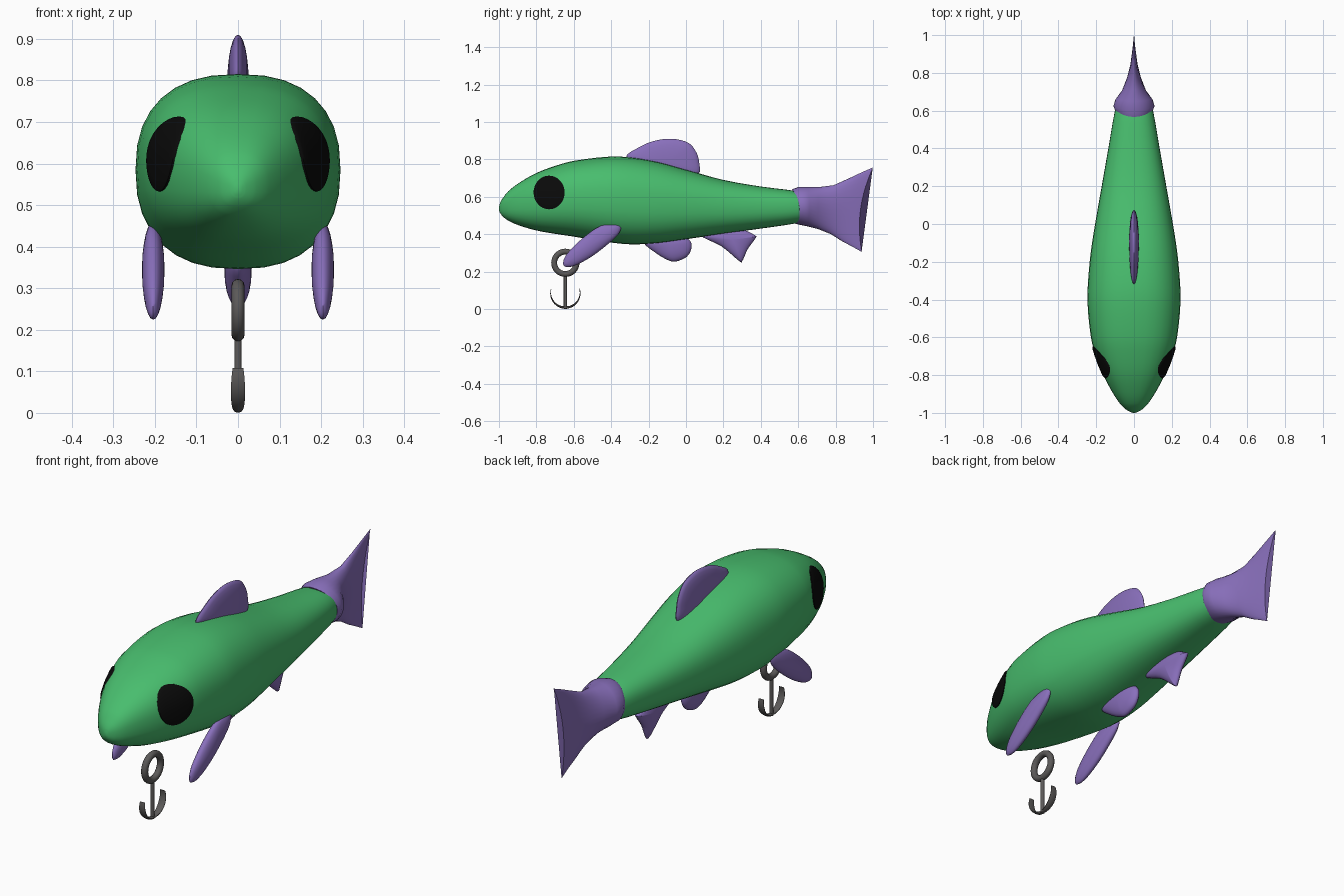
import bpy, bmesh, math
from mathutils import Vector

if "Cube" in bpy.data.objects:
    bpy.data.objects.remove(bpy.data.objects["Cube"])


def material(name, rgb):
    m = bpy.data.materials.new(name)
    m.diffuse_color = (*rgb, 1)
    m.use_nodes = True
    m.node_tree.nodes["Principled BSDF"].inputs["Base Color"].default_value = m.diffuse_color
    return m


GREEN = material("green", (0.065, 0.51, 0.155))
PURPLE = material("purple", (0.25, 0.16, 0.50))
BLACK = material("black", (0.003, 0.003, 0.003))
GREY = material("dark_grey", (0.105, 0.10, 0.098))


def loft(name, rings, mat, angle=50):
    """Skin a list of equal-length closed rings and cap both ends."""
    bm = bmesh.new()
    vs = [[bm.verts.new(p) for p in r] for r in rings]
    n = len(rings[0])
    for a, b in zip(vs, vs[1:]):
        for i in range(n):
            j = (i + 1) % n
            bm.faces.new((a[i], a[j], b[j], b[i]))
    bm.faces.new(vs[0])
    bm.faces.new(vs[-1])
    bmesh.ops.recalc_face_normals(bm, faces=bm.faces[:])
    me = bpy.data.meshes.new(name)
    bm.to_mesh(me)
    bm.free()
    ob = bpy.data.objects.new(name, me)
    bpy.context.collection.objects.link(ob)
    me.materials.append(mat)
    bpy.ops.object.select_all(action='DESELECT')
    ob.select_set(True)
    bpy.context.view_layer.objects.active = ob
    bpy.ops.object.shade_smooth_by_angle(angle=math.radians(angle))
    return ob


# body stations: y, top z, bottom z, half width
BODY = [(-1.0, 0.545, 0.530, 0.006), (-0.995, 0.565, 0.515, 0.020),
        (-0.98, 0.592, 0.495, 0.045), (-0.95, 0.630, 0.472, 0.075),
        (-0.89, 0.676, 0.446, 0.115), (-0.8, 0.727, 0.420, 0.162),
        (-0.7, 0.765, 0.402, 0.202), (-0.6, 0.792, 0.387, 0.228),
        (-0.42, 0.814, 0.358, 0.246), (-0.3, 0.811, 0.346, 0.243),
        (-0.15, 0.786, 0.352, 0.229), (0.0, 0.745, 0.373, 0.206),
        (0.2, 0.690, 0.403, 0.171), (0.4, 0.655, 0.430, 0.136),
        (0.6, 0.629, 0.460, 0.101), (0.64, 0.615, 0.475, 0.085)]
POWER = 2.4


def station(y):
    """Smooth interpolation of the body stations at y."""
    k = max(i for i in range(len(BODY) - 1) if BODY[i][0] <= y or i == 0)
    a, b = BODY[k], BODY[k + 1]
    p, q = BODY[max(k - 1, 0)], BODY[min(k + 2, len(BODY) - 1)]
    h = b[0] - a[0]
    t = (y - a[0]) / h
    out = []
    for c in (1, 2, 3):
        ma = (b[c] - p[c]) / (b[0] - p[0]) * h
        mb = (q[c] - a[c]) / (q[0] - a[0]) * h
        out.append((2*t**3 - 3*t*t + 1) * a[c] + (t**3 - 2*t*t + t) * ma
                   + (3*t*t - 2*t**3) * b[c] + (t**3 - t*t) * mb)
    return out


def spow(v):
    return math.copysign(abs(v) ** (2 / POWER), v)


def body_ring(y, n=32):
    top, bot, w = station(y)
    return [(w * spow(math.cos(a)), y, (top + bot) / 2 + (top - bot) / 2 * spow(math.sin(a)))
            for a in (math.tau * i / n for i in range(n))]


def body_x(y, z):
    top, bot, w = station(y)
    d = min(1, abs(z - (top + bot) / 2) / ((top - bot) / 2))
    return w * (1 - d ** POWER) ** (1 / POWER)


ys = [a[0] + (b[0] - a[0]) * t / 3 for a, b in zip(BODY, BODY[1:]) for t in range(3)]
loft("body", [body_ring(y) for y in ys + [0.64]], GREEN, 80)

# eyes: thin discs that follow the head surface
for side, label in ((1, "right"), (-1, "left")):
    rings = []
    for r, lift in ((1, -0.012), (1, 0.004), (0.93, 0.006), (0.7, 0.006), (0.4, 0.006), (0.1, 0.006)):
        ring = []
        for i in range(32):
            a = math.tau * i / 32
            y, z = -0.732 + 0.083 * r * math.cos(a), 0.623 + 0.09 * r * math.sin(a)
            ring.append((side * (body_x(y, z) + lift), y, z))
        rings.append(ring)
    loft(label + "_eye", rings, BLACK)


def smooth_outline(pts, sub=4):
    """Closed Catmull-Rom curve through (y, z) points."""
    out, n = [], len(pts)
    for i in range(n):
        p, a, b, q = (Vector(pts[(i + k) % n]) for k in (-1, 0, 1, 2))
        for s in range(sub):
            t = s / sub
            out.append(0.5 * (2*a + (b - p)*t + (2*p - 5*a + 4*b - q)*t*t + (3*a - p - 3*b + q)*t**3))
    return out


def fin(name, pts, centre, thick, x=0):
    """Pillow-shaped fin: the outline shrinks to its centre on both sides."""
    line, c = smooth_outline(pts), Vector(centre)
    rings = []
    for k in range(-6, 7):
        a = math.radians(k * 14)
        rings.append([(x + thick * math.sin(a), *(c + (p - c) * math.cos(a))) for p in line])
    loft(name, rings, PURPLE, 60)


fin("dorsal_fin", [(-0.32, 0.81), (-0.245, 0.868), (-0.165, 0.90), (-0.075, 0.91), (0.01, 0.89),
                   (0.053, 0.842), (0.07, 0.785), (0.064, 0.72), (-0.05, 0.70), (-0.2, 0.75)],
    (-0.09, 0.79), 0.026)
fin("pelvic_fin", [(-0.225, 0.355), (-0.165, 0.302), (-0.10, 0.263), (-0.055, 0.254), (0.005, 0.28),
                   (0.03, 0.33), (0.012, 0.375), (-0.08, 0.41), (-0.18, 0.395)],
    (-0.08, 0.345), 0.033)
fin("anal_fin", [(0.08, 0.395), (0.19, 0.335), (0.285, 0.256), (0.302, 0.258), (0.33, 0.32),
                 (0.373, 0.38), (0.37, 0.393), (0.30, 0.425), (0.18, 0.435)],
    (0.25, 0.37), 0.03)
for side, label in ((1, "right"), (-1, "left")):
    fin(label + "_pectoral_fin",
        [(-0.657, 0.242), (-0.64, 0.29), (-0.567, 0.366), (-0.476, 0.435), (-0.406, 0.457),
         (-0.35, 0.453), (-0.36, 0.402), (-0.433, 0.334), (-0.513, 0.275), (-0.594, 0.232), (-0.64, 0.225)],
        (-0.505, 0.345), 0.027, 0.204 * side)

# tail fin: top y, z, bottom y, z, half width, shift of the sides along y
TAIL = [(0.575, 0.625, 0.59, 0.470, 0.085, 0.03), (0.567, 0.640, 0.585, 0.456, 0.102, 0.03),
        (0.60, 0.652, 0.61, 0.450, 0.109, 0.02), (0.65, 0.653, 0.65, 0.442, 0.098, 0.01),
        (0.71, 0.652, 0.705, 0.428, 0.063, 0.0), (0.79, 0.662, 0.775, 0.400, 0.036, -0.005),
        (0.87, 0.698, 0.835, 0.362, 0.020, -0.015), (0.94, 0.731, 0.89, 0.333, 0.012, -0.025),
        (1.0, 0.757, 0.94, 0.305, 0.004, -0.037)]
rings = []
for yt, zt, yb, zb, w, shift in TAIL:
    ring = []
    for i in range(32):
        a = math.tau * i / 32
        u = (math.cos(a) + 1) / 2
        ring.append((w * math.sin(a), yb + (yt - yb) * u + shift * math.sin(a) ** 2, zb + (zt - zb) * u))
    rings.append(ring)
loft("tail_fin", rings, PURPLE, 60)

# hook: eyelet ring, shank and two-pointed crescent
HY = -0.645
bpy.ops.mesh.primitive_torus_add(major_radius=0.06, minor_radius=0.0155, major_segments=32, minor_segments=12,
                                 location=(0, HY, 0.247), rotation=(0, math.pi / 2, 0))
ring = bpy.context.object
ring.name = "hook_ring"
ring.data.materials.append(GREY)
bpy.ops.object.shade_smooth()


def circle(r, z, n=12):
    return [(r * math.cos(math.tau * i / n), HY + r * math.sin(math.tau * i / n), z) for i in range(n)]


loft("hook_shank", [circle(0.009, 0.002), circle(0.009, 0.185)], GREY)
rings = []
for k in range(-12, 13):
    t = abs(k) / 12
    a = math.radians(k / 12 * 106)
    wide = 0.010 + 0.008 * math.sin(math.pi * min(1, t * 0.85))
    thin = 0.001 + 0.006 * (1 - t)
    ring = []
    for i in range(10):
        b = math.tau * i / 10
        r = 0.079 + thin * math.cos(b)
        ring.append((wide * math.sin(b), HY + r * math.sin(a), 0.0865 - r * math.cos(a)))
    rings.append(ring)
loft("hook_points", rings, GREY)
